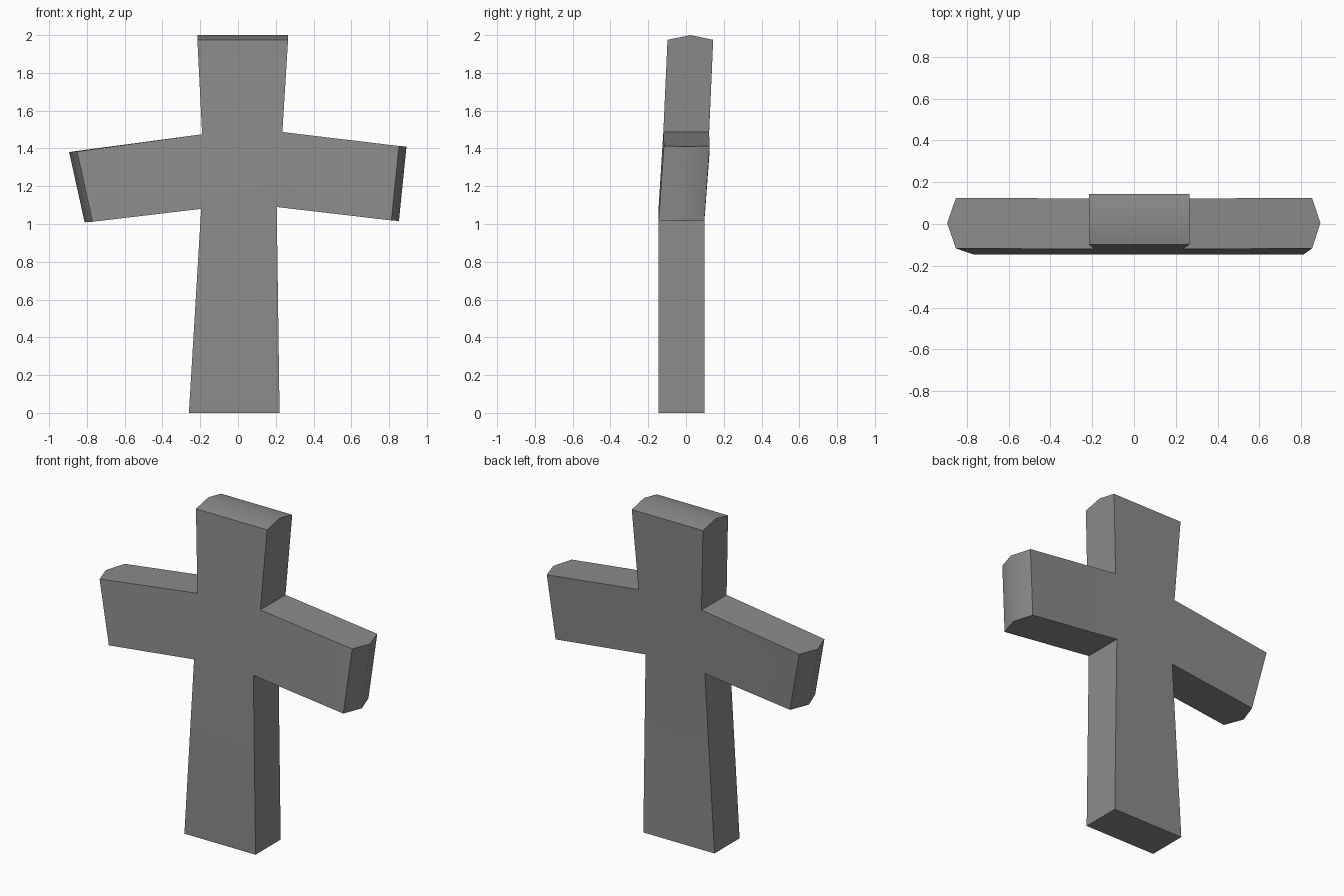
import bpy
import bmesh
import math

cube = bpy.data.objects.get("Cube")
if cube:
    bpy.data.objects.remove(cube, do_unlink=True)

stone = bpy.data.materials.new("grey stone")
stone.use_nodes = True
colour = (0.26, 0.26, 0.26, 1)
stone.diffuse_color = colour
stone.node_tree.nodes["Principled BSDF"].inputs["Base Color"].default_value = colour

FRONT, BACK = -0.145, 0.097
bm = bmesh.new()


def corner(x, z, lean):
    """Front and back vertex of one outline corner; lean shifts it backwards."""
    return [bm.verts.new((x, y + lean, z)) for y in (FRONT, BACK)]


def limb(a, b, c, d, ridge=None):
    """Extend the block from inner edge a-b to outer edge c-d, with a peaked or flat end."""
    for side in (0, 1):
        bm.faces.new((a[side], b[side], d[side], c[side]))
    tips = [None, None]
    if ridge:
        for i, (p, (dx, dz)) in enumerate(zip((c, d), ridge)):
            mid = (p[0].co + p[1].co) / 2
            tips[i] = bm.verts.new((mid.x + dx, mid.y, mid.z + dz))
        for side in (0, 1):
            bm.faces.new((c[side], tips[0], tips[1], d[side]))
    else:
        bm.faces.new((c[0], c[1], d[1], d[0]))
    for inner, outer, tip in ((a, c, tips[0]), (b, d, tips[1])):
        wall = [inner[0], inner[1], outer[1], tip, outer[0]]
        bm.faces.new([v for v in wall if v])


# Crossing block corners
low_left, low_right = corner(-0.195, 1.08, 0), corner(0.205, 1.09, 0)
high_left, high_right = corner(-0.19, 1.475, 0.025), corner(0.235, 1.487, 0.025)
for s in (0, 1):
    bm.faces.new((low_left[s], low_right[s], high_right[s], high_left[s]))

# Shaft, head and two drooping arms
limb(low_left, low_right, corner(-0.26, 0, 0), corner(0.22, 0, 0))
limb(high_left, high_right, corner(-0.215, 1.975, 0.047), corner(0.265, 1.975, 0.047),
     ((0, 0.025), (0, 0.025)))
limb(low_right, high_right, corner(0.812, 1.019, 0), corner(0.852, 1.413, 0.028),
     ((0.04, -0.003), (0.04, -0.003)))
limb(low_left, high_left, corner(-0.77, 1.012, 0), corner(-0.852, 1.384, 0.028),
     ((-0.042, -0.003), (-0.042, -0.003)))

bmesh.ops.recalc_face_normals(bm, faces=bm.faces)
mesh = bpy.data.meshes.new("cross")
bm.to_mesh(mesh)
bm.free()
mesh.materials.append(stone)

cross = bpy.data.objects.new("cross", mesh)
bpy.context.collection.objects.link(cross)
bpy.ops.object.select_all(action="DESELECT")
cross.select_set(True)
bpy.context.view_layer.objects.active = cross
bpy.ops.object.shade_smooth_by_angle(angle=math.radians(45))
